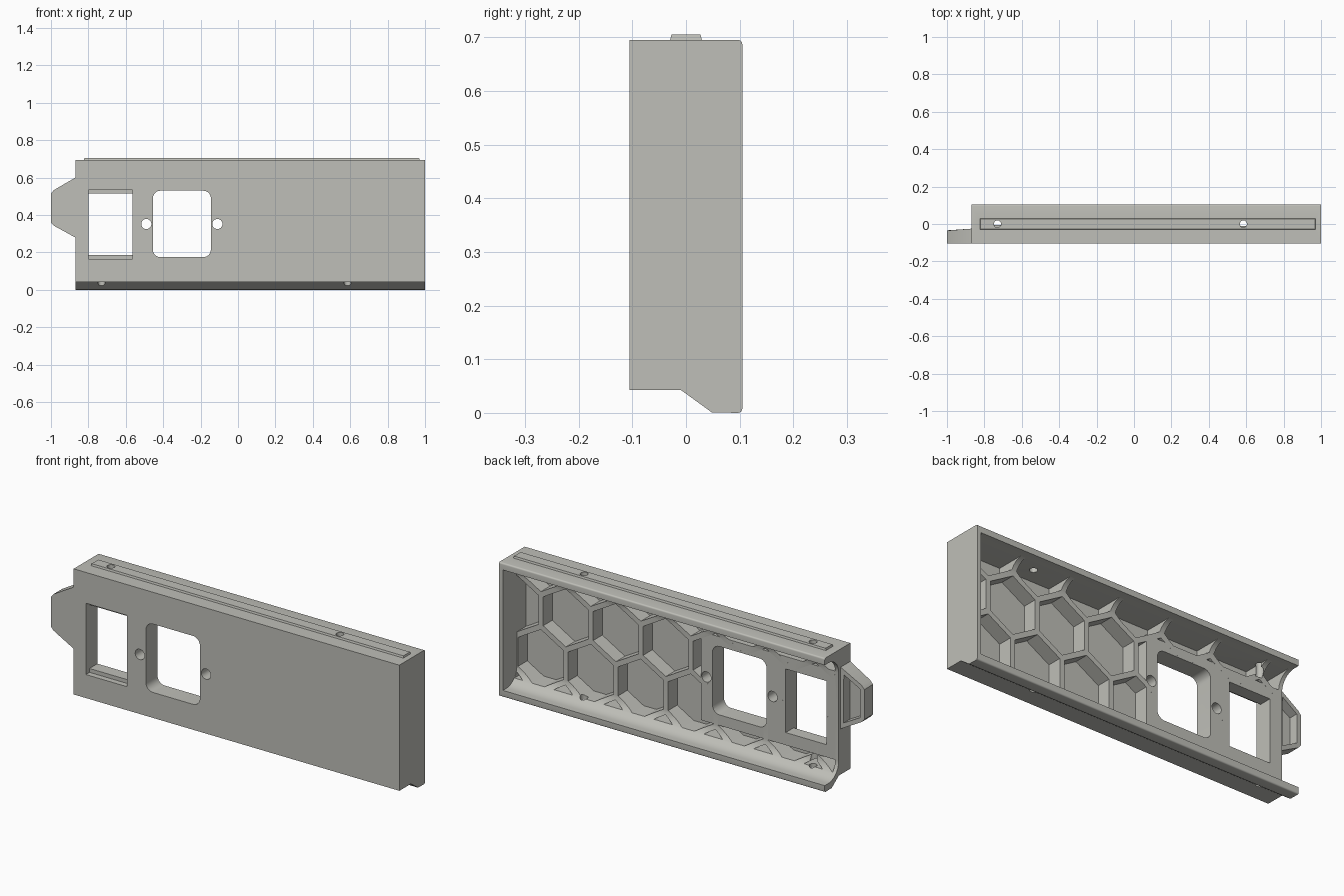
import bpy, bmesh, math
from mathutils import Vector

if "Cube" in bpy.data.objects:
    bpy.data.objects.remove(bpy.data.objects["Cube"])

grey = bpy.data.materials.new("warm_grey")
grey.diffuse_color = (0.52, 0.52, 0.48, 1)
grey.use_nodes = True
grey.node_tree.nodes["Principled BSDF"].inputs["Base Color"].default_value = grey.diffuse_color


def prism(name, points, start, end, axis):
    """Extrude 2D points along an axis: x uses (y, z), y uses (x, z), z uses (x, y)."""
    def place(p, t):
        return {"x": (t, p[0], p[1]), "y": (p[0], t, p[1]), "z": (p[0], p[1], t)}[axis]
    bm = bmesh.new()
    polygons = points if isinstance(points[0][0], (tuple, list)) else [points]
    for poly in polygons:
        a = [bm.verts.new(place(p, start)) for p in poly]
        b = [bm.verts.new(place(p, end)) for p in poly]
        bm.faces.new(a)
        bm.faces.new(b[::-1])
        for i in range(len(a)):
            j = (i + 1) % len(a)
            bm.faces.new((a[j], a[i], b[i], b[j]))
    bmesh.ops.recalc_face_normals(bm, faces=bm.faces)
    mesh = bpy.data.meshes.new(name)
    bm.to_mesh(mesh)
    bm.free()
    mesh.materials.append(grey)
    ob = bpy.data.objects.new(name, mesh)
    bpy.context.collection.objects.link(ob)
    return ob


def combine(target, tool, operation):
    mod = target.modifiers.new("combine", "BOOLEAN")
    mod.operation, mod.object, mod.solver = operation, tool, "EXACT"
    bpy.context.view_layer.objects.active = target
    bpy.ops.object.modifier_apply(modifier=mod.name)
    bpy.data.objects.remove(tool)


def rect(x0, x1, z0, z1):
    return [(x0, z0), (x1, z0), (x1, z1), (x0, z1)]


def ngon(cx, cz, r, n, turn=0.0):
    return [(cx + r * math.cos(turn + math.tau * i / n),
             cz + r * math.sin(turn + math.tau * i / n)) for i in range(n)]


def arc(cx, cz, r, a0, a1, n):
    return [(cx + r * math.cos(math.radians(a0 + (a1 - a0) * i / n)),
             cz + r * math.sin(math.radians(a0 + (a1 - a0) * i / n))) for i in range(n + 1)]


def rounded(x0, x1, z0, z1, r):
    return (arc(x1 - r, z1 - r, r, 0, 90, 6) + arc(x0 + r, z1 - r, r, 90, 180, 6)
            + arc(x0 + r, z0 + r, r, 180, 270, 6) + arc(x1 - r, z0 + r, r, 270, 360, 6))


# Outer body with stepped underside and rounded rear corners
outline = [(-.105, .043), (-.01, .043), (.048, .001)]
outline += arc(.097, .008, .008, -90, 0, 4) + arc(.097, .687, .008, 0, 90, 4) + [(-.105, .695)]
body = prism("panel_body", outline, -.87, 1.0, "x")

# Rear channel with large concave fillets, open at the left end
channel = [(.2, .035)] + arc(.075, .12, .085, 270, 180, 10)
channel += arc(.075, .575, .085, 180, 90, 10) + [(.2, .66)]
combine(body, prism("channel_cutter", channel, -1.0, .978, "x"), "DIFFERENCE")

# Honeycomb pockets, trimmed to the walls and around the mounting plate
pitch, apothem = .287, .13
cells = []
for row in range(4):
    z = -.055 + row * pitch * math.sqrt(3) / 2
    for col in range(-7, 3):
        x = .697 + (col + (.5 if row % 2 else 0)) * pitch
        cells.append(ngon(x, z, apothem / math.cos(math.pi / 6), 6, math.pi / 6))
honeycomb = prism("honeycomb_cutter", cells, -.085, .09, "y")
combine(honeycomb, prism("trim", rect(-.85, .977, .064, .659), -.2, .2, "y"), "INTERSECT")
combine(honeycomb, prism("plate_keep", rect(-1.1, -.08, .12, .58), -.3, -.0102, "y"), "DIFFERENCE")
combine(body, honeycomb, "DIFFERENCE")

# Side ear with a hollow back
ear = prism("ear", [(-.86, .605), (-.87, .60), (-.985, .533), (-1, .515),
                    (-1, .36), (-.985, .343), (-.87, .28), (-.86, .275)], -.105, -.025, "y")
for v in ear.data.vertices:
    if v.co.y > -.05 and v.co.x < -.9:
        v.co.y = -.034
pocket = [(-.887, .565), (-.975, .512), (-.975, .363), (-.887, .315)]
combine(ear, prism("ear_pocket", pocket, -.08, .1, "y"), "DIFFERENCE")
combine(body, ear, "UNION")

# Socket opening, its screw holes and the stepped switch opening
combine(body, prism("socket_hole", rounded(-.455, -.145, .175, .53, .04), -.2, .0, "y"), "DIFFERENCE")
for x in (-.49, -.11):
    combine(body, prism("screw_hole", ngon(x, .352, .027, 24), -.2, .05, "y"), "DIFFERENCE")
combine(body, prism("switch_hole", rect(-.80, -.565, .185, .515), -.2, .05, "y"), "DIFFERENCE")
combine(body, prism("switch_recess", rect(-.80, -.565, .165, .535), -.2, -.075, "y"), "DIFFERENCE")

# Raised locating ridge on the top edge
ridge = prism("top_ridge", rect(-.825, .972, -.031, .031), .69, .705, "z")
for v in ridge.data.vertices:
    if v.co.z > .7:
        v.co.x -= math.copysign(.004, v.co.x)
        v.co.y -= math.copysign(.004, v.co.y)
combine(body, ridge, "UNION")

# Vertical fixing holes through both long edges
for x in (-.73, .585):
    combine(body, prism("fixing_hole", ngon(x, 0, .019, 20), .6, .8, "z"), "DIFFERENCE")
    combine(body, prism("fixing_hole", ngon(x, 0, .019, 20), -.1, .12, "z"), "DIFFERENCE")

# Smooth the fillets and round holes while keeping hard edges
bpy.ops.object.select_all(action="DESELECT")
body.select_set(True)
bpy.context.view_layer.objects.active = body
bpy.ops.object.shade_smooth_by_angle(angle=math.radians(25))
